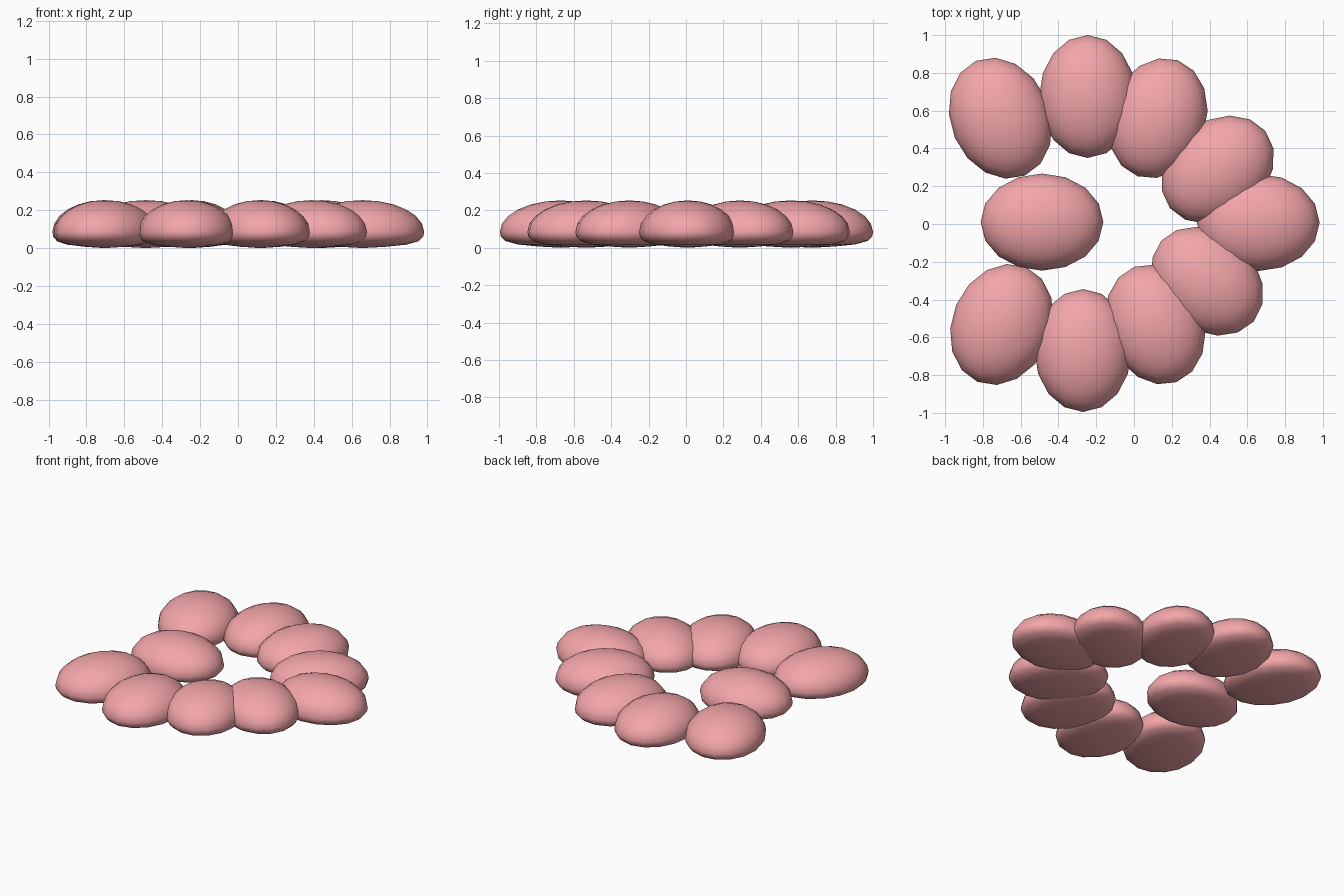
import bpy, bmesh, math

if "Cube" in bpy.data.objects:
    bpy.data.objects.remove(bpy.data.objects["Cube"])

SIDES = 16
pink = bpy.data.materials.new("pink")
pink.diffuse_color = (0.90, 0.38, 0.40, 1)
pink.use_nodes = True
pink.node_tree.nodes["Principled BSDF"].inputs["Base Color"].default_value = pink.diffuse_color

# Half profile of one pad: (relative radius, height), flattened base to domed top
profile = [(0.38, 0.007), (0.71, 0.018), (0.91, 0.036), (0.985, 0.06)]
profile += [(math.cos(math.radians(a)), 0.085 + 0.168 * math.sin(math.radians(a)))
            for a in (0, 15, 30, 45, 60, 75)]


def pad(name, x, y, angle, a=0.325, b=0.257):
    bm = bmesh.new()
    rings = []
    for r, z in profile:
        rings.append([bm.verts.new((a * r * math.cos(2 * math.pi * i / SIDES),
                                    b * r * math.sin(2 * math.pi * i / SIDES), z))
                      for i in range(SIDES)])
    low, high = bm.verts.new((0, 0, 0)), bm.verts.new((0, 0, 0.253))
    for i in range(SIDES):
        j = (i + 1) % SIDES
        for p, q in zip(rings, rings[1:]):
            bm.faces.new((p[i], p[j], q[j], q[i]))
        bm.faces.new((low, rings[0][j], rings[0][i]))
        bm.faces.new((high, rings[-1][i], rings[-1][j]))
    mesh = bpy.data.meshes.new(name)
    bm.to_mesh(mesh)
    bm.free()
    mesh.materials.append(pink)
    ob = bpy.data.objects.new(name, mesh)
    bpy.context.collection.objects.link(ob)
    ob.location = (x, y, 0)
    ob.rotation_euler.z = math.radians(angle)
    bpy.context.view_layer.objects.active = ob
    bpy.ops.object.select_all(action='DESELECT')
    ob.select_set(True)
    bpy.ops.object.shade_smooth_by_angle(angle=math.radians(35))


# Curved chain of pads around the open centre
pad("back_left_pad", -0.707, 0.56, 113, 0.33, 0.263)
pad("back_pad", -0.245, 0.675, 90)
pad("back_right_pad", 0.125, 0.56, 71)
pad("right_back_pad", 0.443, 0.288, 39)
pad("right_pad", 0.658, 0.008, 0)
pad("right_front_pad", 0.388, -0.303, -41)
pad("front_right_pad", 0.113, -0.532, -70)
pad("front_pad", -0.27, -0.67, 90)
pad("front_left_pad", -0.70, -0.532, 67, 0.33, 0.263)
# Pad inside the open side
pad("inner_pad", -0.487, 0.01, 0)
